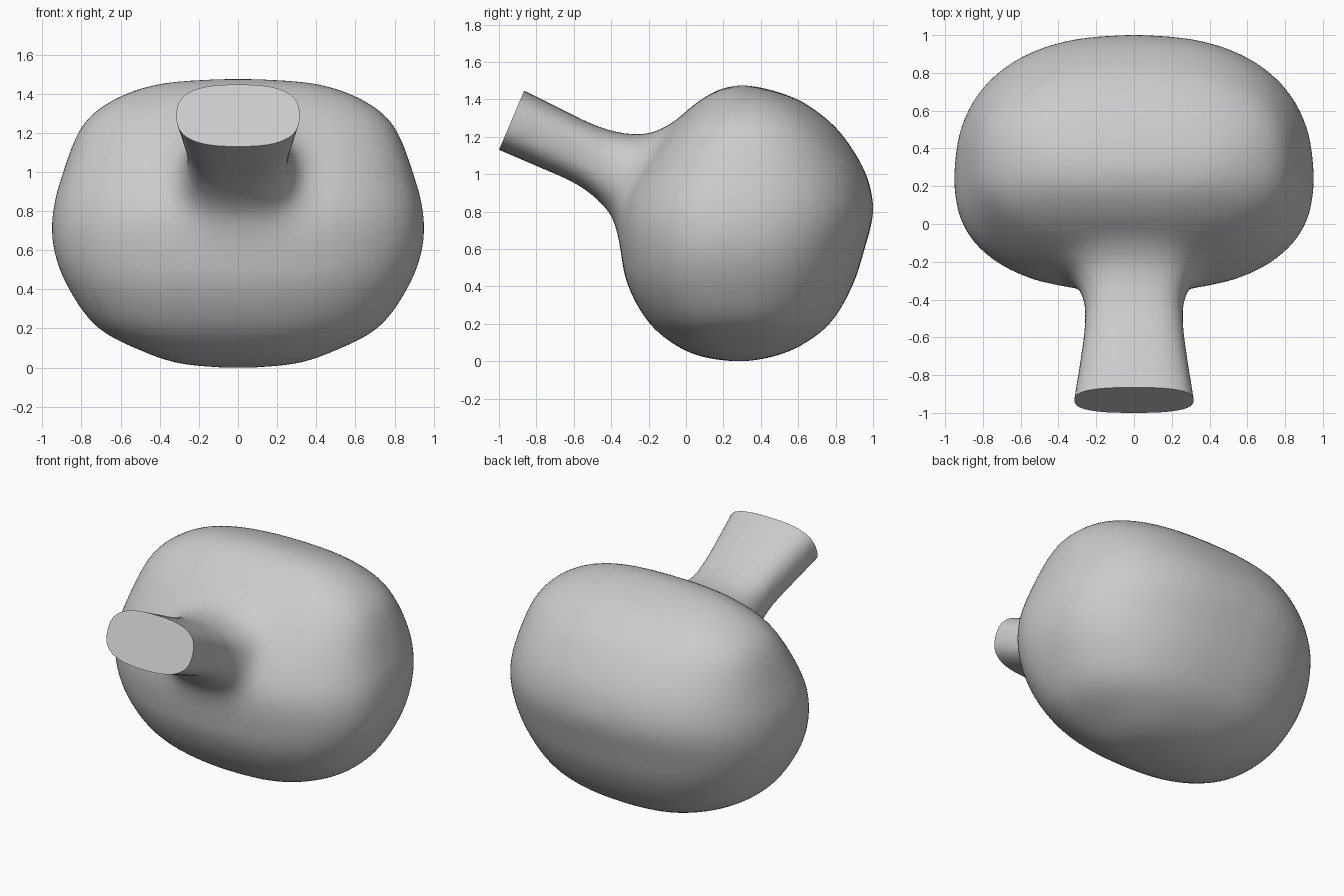
import bpy, bmesh, math
from mathutils import Vector

if "Cube" in bpy.data.objects:
    bpy.data.objects.remove(bpy.data.objects["Cube"])


def smooth_rows(rows, steps=4):
    """Catmull-Rom interpolation of section rows."""
    out = []
    for i in range(len(rows) - 1):
        a, b, c, d = (Vector(rows[min(max(k, 0), len(rows) - 1)]) for k in range(i - 1, i + 3))
        for s in range(steps):
            t = s / steps
            out.append(0.5 * (2 * b + (c - a) * t + (2 * a - 5 * b + 4 * c - d) * t * t
                              + (3 * b - a - 3 * c + d) * t ** 3))
    return out + [Vector(rows[-1])]


def loft(bm, rows, n, bias=0.5, sides=48):
    """Closed superellipse loft. Row = y, z of one edge, y, z of the opposite edge, half width."""
    rings = []
    for y0, z0, y1, z1, w in smooth_rows(rows):
        p, q = Vector((0, y0, z0)), Vector((0, y1, z1))
        mid = p.lerp(q, bias)
        ring = []
        for i in range(sides):
            a = 2 * math.pi * i / sides
            c, s = math.cos(a), math.sin(a)
            u = math.copysign(abs(c) ** (2 / n), c)
            v = abs(s) ** (2 / n)
            ring.append(bm.verts.new(mid.lerp(q if s > 0 else p, v) + Vector((w * u, 0, 0))))
        rings.append(ring)
    faces = []
    for a, b in zip(rings, rings[1:]):
        for i in range(sides):
            j = (i + 1) % sides
            faces.append(bm.faces.new((a[i], a[j], b[j], b[i])))
    faces.append(bm.faces.new(rings[0]))
    faces.append(bm.faces.new(rings[-1]))
    bmesh.ops.recalc_face_normals(bm, faces=faces)


# Round body: height, front y, back y, half width
body = [(0.0, 0.24, 0.33, 0.11), (0.02, 0.10, 0.45, 0.30), (0.075, -0.04, 0.60, 0.47),
        (0.20, -0.195, 0.77, 0.715), (0.40, -0.31, 0.89, 0.865),
        (0.60, -0.352, 0.955, 0.943), (0.80, -0.355, 1.003, 0.948), (1.0, -0.27, 0.965, 0.895),
        (1.2, -0.13, 0.845, 0.82), (1.31, -0.03, 0.735, 0.73),
        (1.40, 0.08, 0.60, 0.575), (1.455, 0.18, 0.44, 0.385), (1.475, 0.26, 0.34, 0.15)]
# Neck: top edge, bottom edge, half width (runs past the cut end)
neck = [(-0.95, 1.487, -1.11, 1.175, 0.33), (-0.865, 1.447, -1.0, 1.13, 0.318),
        (-0.70, 1.365, -0.79, 1.04, 0.288), (-0.50, 1.268, -0.60, 0.955, 0.262),
        (-0.35, 1.222, -0.48, 0.87, 0.265), (-0.20, 1.212, -0.39, 0.77, 0.31),
        (-0.08, 1.265, -0.33, 0.66, 0.37), (0.1, 1.25, 0.0, 0.70, 0.30)]

bm = bmesh.new()
loft(bm, [(f, z, b, z, w) for z, f, b, w in body], 2.4, 0.44)
loft(bm, neck, 2.7)
mesh = bpy.data.meshes.new("necked_body")
bm.to_mesh(mesh)
bm.free()
obj = bpy.data.objects.new("necked_body", mesh)
bpy.context.collection.objects.link(obj)

# Fuse the two volumes into one skin
remesh = obj.modifiers.new("fuse", 'REMESH')
remesh.mode = 'VOXEL'
remesh.voxel_size = 0.025
fused = bpy.data.meshes.new_from_object(obj.evaluated_get(bpy.context.evaluated_depsgraph_get()))
obj.modifiers.clear()
obj.data = fused

# Soften everything a little, the neck junction and the body more
bm = bmesh.new()
bm.from_mesh(fused)
junction = [v for v in bm.verts if -0.48 < v.co.y < 0.02 and abs(v.co.x) < 0.48 and v.co.z > 0.5]
round_body = [v for v in bm.verts if v.co.y > -0.4]
for verts, steps in ((bm.verts[:], 5), (round_body, 10), (junction, 14)):
    for _ in range(steps):
        bmesh.ops.smooth_vert(bm, verts=verts, factor=0.5, use_axis_x=True, use_axis_y=True, use_axis_z=True)

# Slice the neck end flat and cap it
bmesh.ops.bisect_plane(bm, geom=bm.verts[:] + bm.edges[:] + bm.faces[:],
                       plane_co=(0, -1.0, 1.13), plane_no=(0, -0.317, 0.135), clear_outer=True)
bmesh.ops.holes_fill(bm, edges=[e for e in bm.edges if e.is_boundary], sides=0)
bmesh.ops.recalc_face_normals(bm, faces=bm.faces[:])
bm.to_mesh(fused)
bm.free()

bpy.context.view_layer.objects.active = obj
obj.select_set(True)
bpy.ops.object.shade_smooth_by_angle(angle=math.radians(40))
